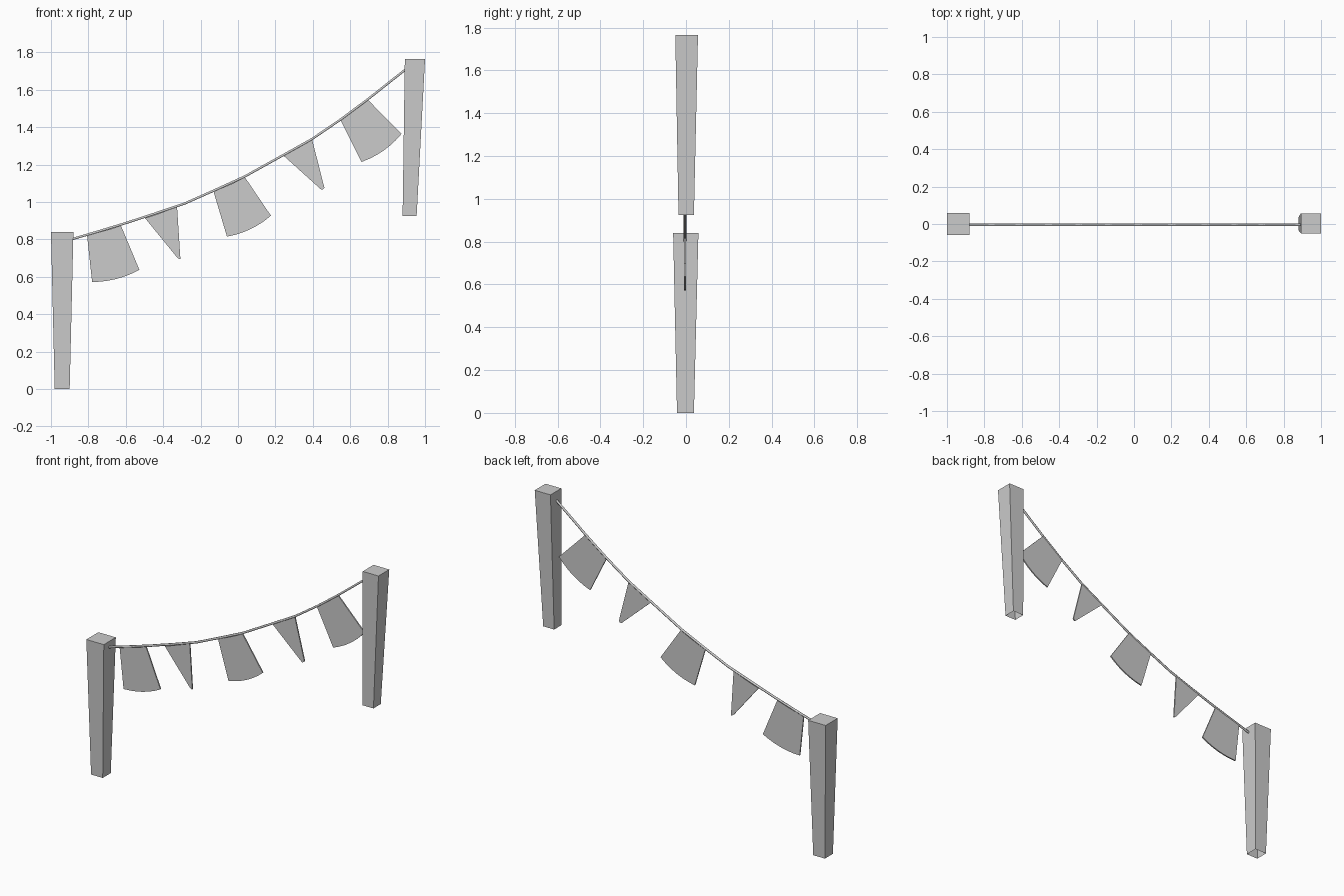
import bpy, bmesh
from mathutils import Vector

if "Cube" in bpy.data.objects:
    bpy.data.objects.remove(bpy.data.objects["Cube"])

Y = -0.005   # plane of rope and flags


def finish(name, bm):
    bmesh.ops.recalc_face_normals(bm, faces=bm.faces[:])
    me = bpy.data.meshes.new(name)
    bm.to_mesh(me)
    bm.free()
    ob = bpy.data.objects.new(name, me)
    bpy.context.collection.objects.link(ob)
    return ob


def post(name, top, bottom):
    """Tapered square post, open underneath; each end is x0, x1, y0, y1, z."""
    bm = bmesh.new()
    rings = []
    for x0, x1, y0, y1, z in (bottom, top):
        rings.append([bm.verts.new((x, y, z)) for x, y in
                      ((x0, y0), (x1, y0), (x1, y1), (x0, y1))])
    lo, hi = rings
    for i in range(4):
        j = (i + 1) % 4
        bm.faces.new((lo[i], lo[j], hi[j], hi[i]))
    bm.faces.new(hi)
    finish(name, bm)


def flag(name, a, b, c, d, bulge, thick=0.008):
    """Thin cloth: top edge a-b, bottom edge c-d bowed outwards."""
    a, b, c, d = (Vector(p) for p in (a, b, c, d))
    out = ((c + d) - (a + b)).normalized()
    n = 6
    top = [a.lerp(b, i / n) + out * 0.003 * (1 - (2 * i / n - 1) ** 2) for i in range(n + 1)]
    low = [d.lerp(c, i / n) + out * bulge * (1 - (2 * i / n - 1) ** 2) for i in range(n + 1)]
    bm = bmesh.new()
    outline = top + low[::-1]
    face = bm.faces.new([bm.verts.new((p.x, Y - thick / 2, p.y)) for p in outline])
    ext = bmesh.ops.extrude_face_region(bm, geom=[face], use_keep_orig=True)
    moved = [v for v in ext["geom"] if isinstance(v, bmesh.types.BMVert)]
    bmesh.ops.translate(bm, verts=moved, vec=(0, thick, 0))
    finish(name, bm)


# Posts
post("left_post", (-1.0, -0.88, -0.06, 0.058, 0.84), (-0.98, -0.9, -0.042, 0.037, 0.0))
post("right_post", (0.892, 1.0, -0.05, 0.056, 1.765), (0.88, 0.955, -0.035, 0.037, 0.925))

# Sagging rope swept along its path
path = [(-0.90, 0.798), (-0.75, 0.842), (-0.605, 0.886), (-0.445, 0.938), (-0.283, 0.993),
        (-0.125, 1.063), (0.037, 1.137), (0.215, 1.236), (0.396, 1.337),
        (0.55, 1.442), (0.695, 1.55), (0.905, 1.716)]
cu = bpy.data.curves.new("rope", "CURVE")
cu.dimensions = "3D"
sp = cu.splines.new("POLY")
sp.points.add(len(path) - 1)
for p, (x, z) in zip(sp.points, path):
    p.co = (x, Y, z, 1)
cu.bevel_depth = 0.007
cu.bevel_resolution = 1
cu.use_fill_caps = True
rope = bpy.data.objects.new("rope", cu)
bpy.context.collection.objects.link(rope)

# Flags: alternating wide and pointed
flags = [
    ("wide_flag_1", (-0.807, 0.823), (-0.626, 0.874), (-0.527, 0.637), (-0.78, 0.572), 0.016),
    ("pointed_flag_1", (-0.497, 0.914), (-0.326, 0.977), (-0.308, 0.696), (-0.326, 0.704), 0.004),
    ("wide_flag_2", (-0.131, 1.057), (0.037, 1.132), (0.176, 0.927), (-0.059, 0.815), 0.018),
    ("pointed_flag_2", (0.241, 1.250), (0.396, 1.335), (0.462, 1.076), (0.445, 1.066), 0.003),
    ("wide_flag_3", (0.548, 1.439), (0.695, 1.546), (0.874, 1.364), (0.66, 1.214), 0.018),
]
for f in flags:
    flag(*f)
